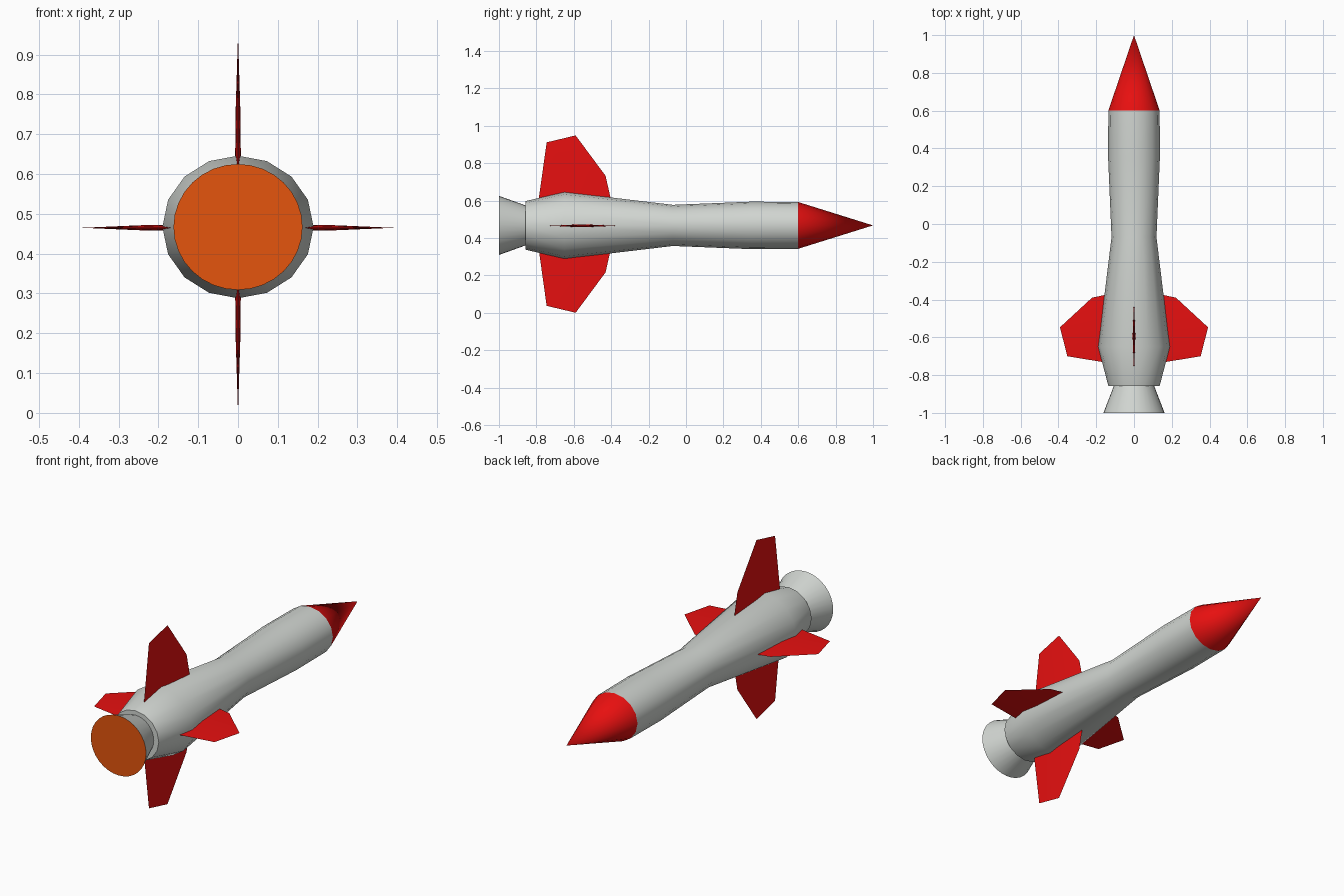
import bpy, bmesh, math
from mathutils import Vector

if "Cube" in bpy.data.objects:
    bpy.data.objects.remove(bpy.data.objects["Cube"])

CZ = 0.467  # height of the rocket axis


def material(name, rgb):
    m = bpy.data.materials.new(name)
    m.diffuse_color = (*rgb, 1)
    m.use_nodes = True
    m.node_tree.nodes["Principled BSDF"].inputs["Base Color"].default_value = m.diffuse_color
    return m


GREY = material("light_grey", (0.64, 0.67, 0.64))
RED = material("red", (0.8, 0.005, 0.005))
ORANGE = material("orange", (0.78, 0.09, 0.004))


def finish(bm, name, mats, smooth=True):
    bmesh.ops.recalc_face_normals(bm, faces=bm.faces)
    me = bpy.data.meshes.new(name)
    bm.to_mesh(me)
    bm.free()
    ob = bpy.data.objects.new(name, me)
    bpy.context.collection.objects.link(ob)
    for m in mats:
        me.materials.append(m)
    if smooth:
        bpy.ops.object.select_all(action='DESELECT')
        ob.select_set(True)
        bpy.context.view_layer.objects.active = ob
        bpy.ops.object.shade_smooth_by_angle(angle=math.radians(35))
    return ob


def lathe(name, profile, sides, mats):
    """Loft elliptical rings (y, half width x, half height z) along y."""
    bm = bmesh.new()
    rings = []
    for y, rx, rz in profile:
        if rx == 0:
            rings.append([bm.verts.new((0, y, CZ))] * sides)
            continue
        rings.append([bm.verts.new((rx * math.sin(2 * math.pi * i / sides), y,
                                    CZ + rz * math.cos(2 * math.pi * i / sides)))
                      for i in range(sides)])
    for a, b in zip(rings, rings[1:]):
        for i in range(sides):
            j = (i + 1) % sides
            quad = list(dict.fromkeys((a[i], a[j], b[j], b[i])))
            bm.faces.new(quad)
    for ring in (rings[0], rings[-1]):
        if ring[0] is not ring[1]:
            bm.faces.new(ring)
    # the rearmost cap takes the second material, if there is one
    if len(mats) > 1:
        for f in bm.faces:
            if all(abs(v.co.y - profile[0][0]) < 1e-5 for v in f.verts):
                f.material_index = 1
    return finish(bm, name, mats)


# Fuselage, nose and exhaust nozzle
lathe("fuselage", [(-0.857, 0.136, 0.130), (-0.65, 0.190, 0.179),
                   (-0.07, 0.119, 0.110), (0.35, 0.137, 0.127),
                   (0.60, 0.136, 0.125)], 16, [GREY])
lathe("nose_cone", [(0.60, 0.136, 0.125), (1.0, 0, 0)], 16, [RED])
lathe("exhaust_nozzle", [(-1.0, 0.162, 0.158), (-0.85, 0.104, 0.104)], 32,
      [GREY, ORANGE])


def fin(name, outline, direction, thick, z):
    """Lens-shaped fin: thin outline (y, span) with a raised central ridge."""
    d = Vector(direction)
    side = Vector((0, 1, 0)).cross(d)

    def point(y, s, t=0):
        return Vector((0, y, z)) + d * s + side * t

    bm = bmesh.new()
    r0, p1, p2, p3, r1 = [bm.verts.new(point(*p)) for p in outline]
    mid = (outline[0][0] + outline[4][0]) / 2
    for sgn in (1, -1):
        a = bm.verts.new(point(mid, outline[0][1], sgn * thick))
        b = bm.verts.new(point(mid, outline[2][1] * 0.6, sgn * thick * 0.75))
        for f in ((a, r0, p1, b), (b, p1, p2), (b, p2, p3), (a, b, p3, r1)):
            bm.faces.new(f)
    finish(bm, name, [RED])


# Tall vertical fins and shorter horizontal fins
tall = [(-0.795, 0.08), (-0.745, 0.437), (-0.59, 0.474), (-0.43, 0.258), (-0.39, 0.08)]
short = [(-0.745, 0.08), (-0.70, 0.353), (-0.547, 0.392), (-0.39, 0.222), (-0.36, 0.08)]
fin("top_fin", tall, (0, 0, 1), 0.008, 0.474)
fin("bottom_fin", tall, (0, 0, -1), 0.008, 0.474)
fin("right_fin", short, (1, 0, 0), 0.009, 0.465)
fin("left_fin", short, (-1, 0, 0), 0.009, 0.465)
